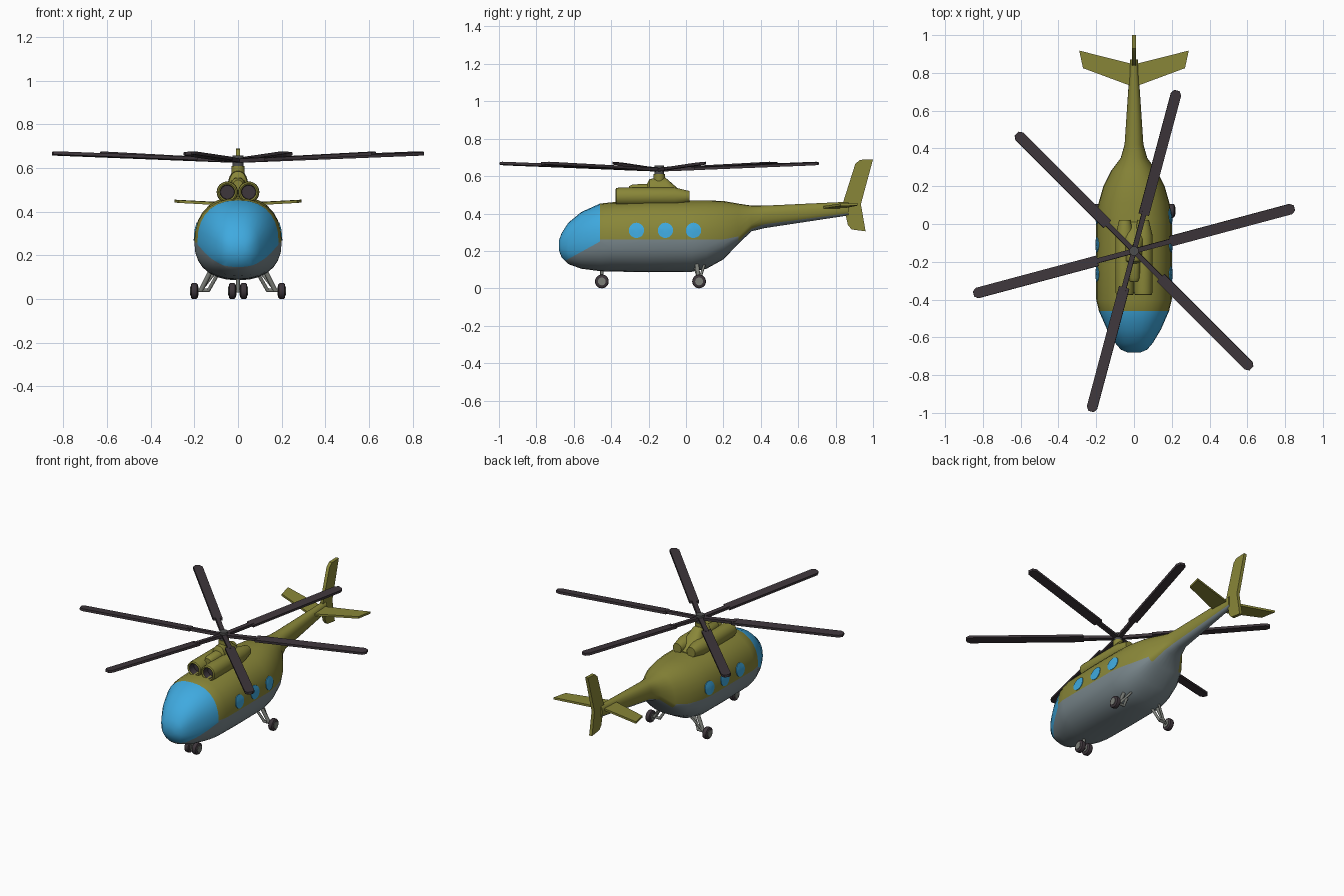
import bpy, bmesh, math
from mathutils import Vector, Matrix
from mathutils.bvhtree import BVHTree

if "Cube" in bpy.data.objects:
    bpy.data.objects.remove(bpy.data.objects["Cube"])


def material(name, rgb):
    m = bpy.data.materials.new(name)
    m.diffuse_color = (*rgb, 1)
    m.use_nodes = True
    m.node_tree.nodes["Principled BSDF"].inputs["Base Color"].default_value = m.diffuse_color
    return m


OLIVE = material("olive paint", (0.25, 0.24, 0.04))
GREY = material("belly grey", (0.19, 0.24, 0.26))
BLUE = material("glass blue", (0.05, 0.40, 0.74))
DARK = material("blade dark", (0.048, 0.037, 0.044))
STRUT = material("strut grey", (0.20, 0.21, 0.19))
HUB = material("mast grey", (0.075, 0.075, 0.075))


def finish(name, bm, *mats):
    bmesh.ops.recalc_face_normals(bm, faces=bm.faces)
    me = bpy.data.meshes.new(name)
    bm.to_mesh(me)
    bm.free()
    for m in mats:
        me.materials.append(m)
    ob = bpy.data.objects.new(name, me)
    bpy.context.collection.objects.link(ob)
    return ob


def oval(y, w, zb, zm, zt, e=2.3, n=28, cx=0):
    """Cross-section with separate upper and lower heights around zm."""
    pts = []
    for k in range(n):
        c, s = math.cos(math.tau * k / n), math.sin(math.tau * k / n)
        x = math.copysign(abs(c) ** (2 / e), c) * w
        z = abs(s) ** (2 / e) * ((zt - zm) if s > 0 else (zb - zm))
        pts.append(Vector((cx + x, y, zm + z)))
    return pts


def loft(rings):
    bm = bmesh.new()
    vs = [[bm.verts.new(p) for p in r] for r in rings]
    n = len(vs[0])
    for a, b in zip(vs, vs[1:]):
        for k in range(n):
            bm.faces.new((a[k], a[(k + 1) % n], b[(k + 1) % n], b[k]))
    bm.faces.new(vs[0])
    bm.faces.new(vs[-1])
    bmesh.ops.recalc_face_normals(bm, faces=bm.faces)
    return bm


def prism(name, pts, offset, mat, matrix=Matrix()):
    """Flat outline given thickness, centred on the outline plane."""
    off = Vector(offset)
    bm = loft([[Vector(p) - off / 2 for p in pts], [Vector(p) + off / 2 for p in pts]])
    bm.transform(matrix)
    return finish(name, bm, mat)


def rod(name, a, b, r, mat, n=12):
    a, b = Vector(a), Vector(b)
    bm = bmesh.new()
    bmesh.ops.create_cone(bm, cap_ends=True, segments=n, radius1=r, radius2=r, depth=(b - a).length)
    bm.transform(Matrix.Translation((a + b) / 2) @ (b - a).to_track_quat('Z', 'Y').to_matrix().to_4x4())
    return finish(name, bm, mat)


# Fuselage and tail boom: y, half width, bottom, colour split, top
sections = [
    (-0.68, .035, .205, .23, .255), (-0.665, .07, .165, .23, .295),
    (-0.63, .10, .13, .235, .35), (-0.56, .142, .105, .25, .408),
    (-0.46, .186, .092, .26, .453), (-0.40, .20, .09, .26, .46),
    (-0.2, .20, .086, .26, .47), (0.03, .20, .088, .26, .47),
    (0.11, .188, .105, .26, .47), (0.2, .162, .155, .262, .467),
    (0.28, .122, .238, .278, .453), (0.35, .07, .305, .345, .442),
    (0.42, .05, .322, .385, .442), (0.87, .02, .39, .425, .463)]
bm = loft([oval(*s) for s in sections])
# Cut the lower edge of the glazed nose
nose = [f for f in bm.faces if f.calc_center_median().y < -0.46]
geom = set(nose) | {e for f in nose for e in f.edges} | {v for f in nose for v in f.verts}
co, no = Vector((0, -0.66, 0.14)), Vector((0, -0.11, 0.20))
bmesh.ops.bisect_plane(bm, geom=list(geom), plane_co=co, plane_no=no)
bm.normal_update()
rows = sorted((s[0], s[3]) for s in sections)


def split_height(y):
    for (y0, z0), (y1, z1) in zip(rows, rows[1:]):
        if y <= y1:
            return z0 + (z1 - z0) * (y - y0) / (y1 - y0)
    return z1


for f in bm.faces:
    c = f.calc_center_median()
    if c.y < -0.46:
        f.material_index = 2 if (c - co).dot(no) > 0 else 1
    elif c.y < 0.3:
        f.material_index = int(c.z < split_height(c.y))
    else:
        f.material_index = int(f.normal.z < -0.55)
tree = BVHTree.FromBMesh(bm)
finish("fuselage", bm, OLIVE, GREY, BLUE)

# Round cabin windows laid onto the skin
for side in (1, -1):
    for i, y in enumerate((-0.265, -0.11, 0.04)):
        bm = bmesh.new()
        rings = []
        for r in (0.014, 0.028, 0.041):
            ring = []
            for k in range(20):
                a = math.tau * k / 20
                p = Vector((side, y + r * math.cos(a), 0.31 + r * math.sin(a)))
                hit = tree.ray_cast(p, Vector((-side, 0, 0)))[0]
                ring.append(hit + Vector((side * 0.004, 0, 0)))
            rings.append(ring)
        rim = [p - Vector((side * 0.008, 0, 0)) for p in rings[-1]]
        finish(f"cabin_window_{'right' if side > 0 else 'left'}_{i}", loft(rings + [rim]), BLUE)
        bm.free()

# Twin engine pods with dark hollow intakes
for side in (1, -1):
    prof = [(-0.33, .02), (-0.33, .031), (-0.372, .033), (-0.377, .04), (-0.372, .047),
            (-0.35, .049), (-0.06, .049), (0.02, .03)]
    bm = loft([oval(y, r, .49 - r, .49, .49 + r, 2, 24, side * .049) for y, r in prof])
    for f in bm.faces:
        c = f.calc_center_median()
        if c.y < -0.32 and math.hypot(c.x - side * .049, c.z - .49) < .033:
            f.material_index = 1
    finish("engine_pod", bm, OLIVE, DARK)

# Housing under the rotor and the small blower fairing before it
finish("rotor_housing", loft([oval(*s) for s in (
    (-0.208, .03, .45, .5, .56), (-0.195, .045, .45, .5, .585), (-0.11, .048, .45, .5, .592),
    (-0.05, .06, .43, .48, .54), (0.01, .06, .42, .45, .475))]), OLIVE)
finish("blower_fairing", loft([oval(*s) for s in (
    (-0.305, .022, .48, .52, .545), (-0.285, .032, .48, .52, .556), (-0.19, .034, .48, .52, .558))]), OLIVE)

# Mast and six rotor blades
AX = Vector((0, -0.143, 0))
rod("rotor_mast", AX + Vector((0, 0, .57)), AX + Vector((0, 0, .61)), .03, OLIVE, 16)
rod("rotor_hub", AX + Vector((0, 0, .60)), AX + Vector((0, 0, .658)), .025, HUB, 16)
outline = [(.2, -.028, 0), (.86, -.028, 0), (.88, -.014, 0), (.88, .014, 0), (.86, .028, 0), (.2, .028, 0)]
arm = [(0, -.013, 0), (.22, -.013, 0), (.22, .013, 0), (0, .013, 0)]
for i in range(6):
    m = (Matrix.Translation(AX + Vector((0, 0, .634))) @ Matrix.Rotation(math.radians(15 + 60 * i), 4, 'Z')
         @ Matrix.Rotation(math.radians(-2.2), 4, 'Y') @ Matrix.Rotation(math.radians(5), 4, 'X'))
    prism(f"rotor_blade_{i}", outline, (0, 0, .015), DARK, m)
    prism(f"blade_arm_{i}", arm, (0, 0, .018), DARK, m)

# Tail fin and stabilisers
fin = [(1.0, .69), (.93, .687), (.905, .665), (.84, .46), (.865, .34), (.885, .315), (.96, .305), (.935, .45)]
prism("tail_fin", [(0, y, z) for y, z in fin], (.02, 0, 0), OLIVE)
for side in (1, -1):
    prism("stabiliser", [(0, .725, .432), (side * .27, .825, .447), (side * .29, .918, .449), (0, .845, .434)],
          (0, 0, .013), OLIVE)


# Wheels with grey hub caps
def wheel(name, x, y):
    prof = [(-.016, .028), (-.012, .035), (-.006, .037), (.006, .037), (.012, .035), (.016, .028)]
    bm = loft([[Vector((x + dx, y + r * math.cos(math.tau * k / 20), .037 + r * math.sin(math.tau * k / 20)))
                for k in range(20)] for dx, r in prof])
    finish(name, bm, DARK)
    rod(name + "_hub", (x - .019, y, .037), (x + .019, y, .037), .021, STRUT, 16)


for side in (1, -1):
    wheel("nose_wheel", side * .026, -0.45)
    wheel("main_wheel", side * .2, 0.07)
    # Main gear struts
    rod("main_axle", (side * .13, .07, .04), (side * .2, .07, .04), .008, STRUT)
    rod("main_leg", (side * .17, .07, .04), (side * .115, .055, .15), .011, STRUT)
    rod("main_brace", (side * .135, .07, .04), (side * .095, .05, .11), .008, STRUT)
    rod("rear_brace", (side * .17, .07, .04), (side * .10, .10, .13), .007, STRUT)
rod("nose_axle", (-.03, -.45, .037), (.03, -.45, .037), .008, STRUT)
rod("nose_leg", (0, -.45, .03), (0, -.45, .11), .009, STRUT)

# Smooth shading, keeping hard edges
for ob in bpy.data.objects:
    ob.select_set(True)
    bpy.context.view_layer.objects.active = ob
bpy.ops.object.shade_smooth_by_angle(angle=math.radians(35))
